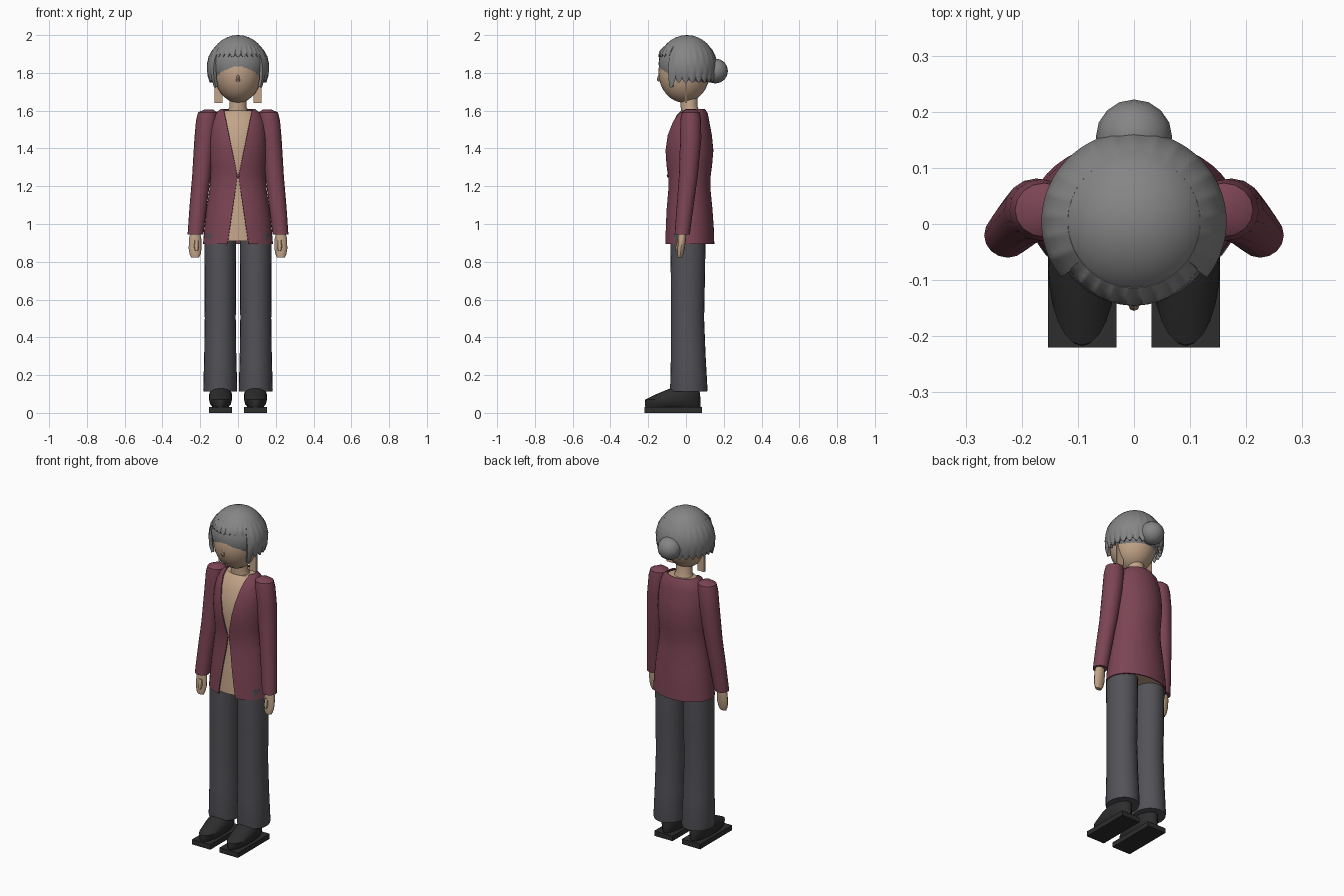
import bpy
import bmesh
from math import sin, cos, asin, pi, radians

if "Cube" in bpy.data.objects:
    bpy.data.objects.remove(bpy.data.objects["Cube"])


def material(name, rgb):
    m = bpy.data.materials.new(name)
    m.use_nodes = True
    m.diffuse_color = (*rgb, 1)
    m.node_tree.nodes["Principled BSDF"].inputs["Base Color"].default_value = (*rgb, 1)
    return m


SKIN = material("skin", (0.54, 0.37, 0.25))
WINE = material("wine jacket", (0.2, 0.058, 0.088))
SLATE = material("slate trousers", (0.084, 0.084, 0.097))
BLACK = material("black shoe", (0.026, 0.026, 0.026))
GREY = material("grey hair", (0.235, 0.235, 0.24))


def finish(bm, name, mat, thickness=0):
    mesh = bpy.data.meshes.new(name)
    bm.to_mesh(mesh)
    bm.free()
    mesh.materials.append(mat)
    ob = bpy.data.objects.new(name, mesh)
    bpy.context.collection.objects.link(ob)
    bpy.ops.object.select_all(action="DESELECT")
    ob.select_set(True)
    bpy.context.view_layer.objects.active = ob
    if thickness:
        mod = ob.modifiers.new("thickness", "SOLIDIFY")
        mod.thickness = thickness
        bpy.ops.object.modifier_apply(modifier=mod.name)
    bpy.ops.object.shade_smooth_by_angle(angle=radians(40))
    return ob


def loft(name, mat, rings, x=0, segs=24):
    """Closed body through ellipses (z, x offset, y, x radius, y radius), top first."""
    bm = bmesh.new()
    rows = [[bm.verts.new((x + dx + rx * sin(2 * pi * j / segs),
                           y - ry * cos(2 * pi * j / segs), z))
             for j in range(segs)] for z, dx, y, rx, ry in rings]
    for up, low in zip(rows, rows[1:]):
        for j in range(segs):
            k = (j + 1) % segs
            bm.faces.new((low[j], low[k], up[k], up[j]))
    bm.faces.new(rows[0])
    bm.faces.new(rows[-1][::-1])
    return finish(bm, name, mat)


def shell(name, mat, rows_of_points, thickness):
    """Open sheet through rows of points, top first."""
    bm = bmesh.new()
    rows = [[bm.verts.new(p) for p in row] for row in rows_of_points]
    for up, low in zip(rows, rows[1:]):
        for j in range(len(up) - 1):
            bm.faces.new((low[j], low[j + 1], up[j + 1], up[j]))
    return finish(bm, name, mat, thickness)


def ball(name, mat, centre, radii, segs=24):
    bm = bmesh.new()
    bmesh.ops.create_uvsphere(bm, u_segments=segs, v_segments=segs // 2, radius=1)
    bmesh.ops.scale(bm, vec=radii, verts=bm.verts)
    bmesh.ops.translate(bm, vec=centre, verts=bm.verts)
    return finish(bm, name, mat)


def box(name, mat, centre, size):
    bm = bmesh.new()
    bmesh.ops.create_cube(bm, size=1)
    bmesh.ops.scale(bm, vec=size, verts=bm.verts)
    bmesh.ops.translate(bm, vec=centre, verts=bm.verts)
    return finish(bm, name, mat)


# Torso and open jacket share one profile: z, y, x radius, y radius
profile = [(1.61, 0.035, 0.09, 0.065), (1.585, 0.03, 0.122, 0.085),
           (1.54, 0.022, 0.142, 0.102), (1.47, 0.017, 0.152, 0.12),
           (1.39, 0.017, 0.154, 0.128), (1.31, 0.017, 0.148, 0.121),
           (1.25, 0.018, 0.146, 0.112), (1.18, 0.018, 0.152, 0.112),
           (1.08, 0.018, 0.167, 0.122), (0.98, 0.018, 0.178, 0.129),
           (0.895, 0.018, 0.185, 0.132)]
loft("torso", SKIN, [(max(z - 0.01, 0.91), 0, y, rx * 0.94, ry * 0.94)
                     for z, y, rx, ry in profile])


def jacket_row(z, y, rx, ry, steps=40):
    gap = 0.003 + (0.205 * (z - 1.25) if z > 1.25 else 0.15 * (1.25 - z))
    a0 = asin(gap / rx)
    angles = [a0 + (2 * pi - 2 * a0) * j / steps for j in range(steps + 1)]
    return [(rx * sin(a), y - ry * cos(a), z) for a in angles]


shell("jacket", WINE, [jacket_row(*p) for p in profile], 0.006)
ball("jacket_button", WINE, (0, -0.096, 1.255), (0.009, 0.006, 0.009), 12)

# Neck and head
loft("neck", SKIN, [(1.7, 0, 0.015, 0.045, 0.045), (1.62, 0, 0.017, 0.045, 0.045),
                    (1.585, 0, 0.025, 0.06, 0.05)])
ball("head", SKIN, (0, -0.01, 1.805), (0.126, 0.136, 0.163), 32)
loft("nose", SKIN, [(1.79, 0, -0.14, 0.005, 0.006), (1.765, 0, -0.145, 0.01, 0.01),
                    (1.755, 0, -0.142, 0.009, 0.006)], segs=8)

# Hair: crown, hanging layer with scalloped hem, fringe and bun
ball("hair_crown", GREY, (0, 0.005, 1.85), (0.15, 0.15, 0.15), 32)


def scallop(t, count, depth):
    return -depth * abs(sin(pi * t * count))


def hair_rows(start, end, steps, levels, hem):
    """Levels are (fraction of drop, x radius, y radius)."""
    rows = []
    for f, rx, ry in levels:
        row = []
        for j in range(steps + 1):
            t = j / steps
            a = radians(start + (end - start) * t)
            z = 1.942 + f * (hem(t) - 1.942)
            row.append((rx * sin(a), 0.004 - ry * cos(a), z))
        rows.append(row)
    return rows


def layer_hem(t):
    lock = max(0, 1 - min(t, 1 - t) / 0.05)
    return 1.77 + scallop(t, 18, 0.022) - 0.045 * lock


shell("hair_layer", GREY, hair_rows(52, 308, 108, [
    (0, 0.118, 0.118), (0.12, 0.137, 0.136), (0.32, 0.156, 0.153), (0.55, 0.165, 0.161),
    (0.8, 0.162, 0.158), (1, 0.15, 0.147)], layer_hem), 0.018)
shell("fringe", GREY, hair_rows(-54, 54, 72, [
    (0, 0.118, 0.118), (0.3, 0.131, 0.133), (0.7, 0.14, 0.146), (1, 0.141, 0.149)],
    lambda t: 1.902 + scallop(t, 9, 0.018)), 0.012)
ball("hair_bun", GREY, (0, 0.155, 1.81), (0.068, 0.067, 0.066), 16)

for side, s in (("left", 1), ("right", -1)):
    # Ear plate beside the jaw
    box(side + "_ear", SKIN, (s * 0.103, 0, 1.705), (0.044, 0.012, 0.13))

    # Sleeve
    loft(side + "_sleeve", WINE, [
        (z, s * x, y, rx, ry) for z, x, y, rx, ry in (
            (1.605, 0.155, 0.025, 0.025, 0.028), (1.59, 0.16, 0.025, 0.052, 0.048),
            (1.55, 0.165, 0.025, 0.057, 0.055), (1.45, 0.175, 0.025, 0.056, 0.056),
            (1.25, 0.194, 0.012, 0.049, 0.05), (1.1, 0.21, -0.004, 0.046, 0.045),
            (0.945, 0.225, -0.02, 0.042, 0.04))], segs=16)

    # Hand and thumb
    loft(side + "_hand", SKIN, [
        (z, 0, y, rx, ry) for z, y, rx, ry in (
            (0.96, -0.02, 0.024, 0.022), (0.92, -0.022, 0.033, 0.022),
            (0.87, -0.026, 0.034, 0.019), (0.84, -0.03, 0.029, 0.016),
            (0.822, -0.032, 0.02, 0.012))], x=s * 0.227, segs=12)
    loft(side + "_thumb", SKIN, [
        (0.915, 0, -0.038, 0.012, 0.01), (0.88, 0, -0.045, 0.013, 0.01),
        (0.858, 0, -0.048, 0.008, 0.007)], x=s * 0.22, segs=8)

    # Trouser leg
    loft(side + "_trouser_leg", SLATE, [
        (z, 0, y, rx, ry) for z, y, rx, ry in (
            (0.95, 0.01, 0.083, 0.09), (0.88, 0.01, 0.084, 0.093),
            (0.7, 0.01, 0.083, 0.09), (0.5, 0.008, 0.082, 0.088),
            (0.3, 0.012, 0.085, 0.092), (0.125, 0.015, 0.09, 0.099),
            (0.112, 0.015, 0.088, 0.097))], x=s * 0.094)

    # Shoe upper and sole
    loft(side + "_shoe", BLACK, [
        (z, 0, y, rx, ry) for z, y, rx, ry in (
            (0.145, 0, 0.03, 0.05), (0.13, -0.008, 0.05, 0.075),
            (0.1, -0.04, 0.06, 0.115), (0.07, -0.07, 0.061, 0.146),
            (0.045, -0.07, 0.054, 0.148), (0.03, -0.07, 0.042, 0.145))],
        x=s * 0.0925)
    box(side + "_sole", BLACK, (s * 0.0925, -0.068, 0.015), (0.122, 0.304, 0.03))
